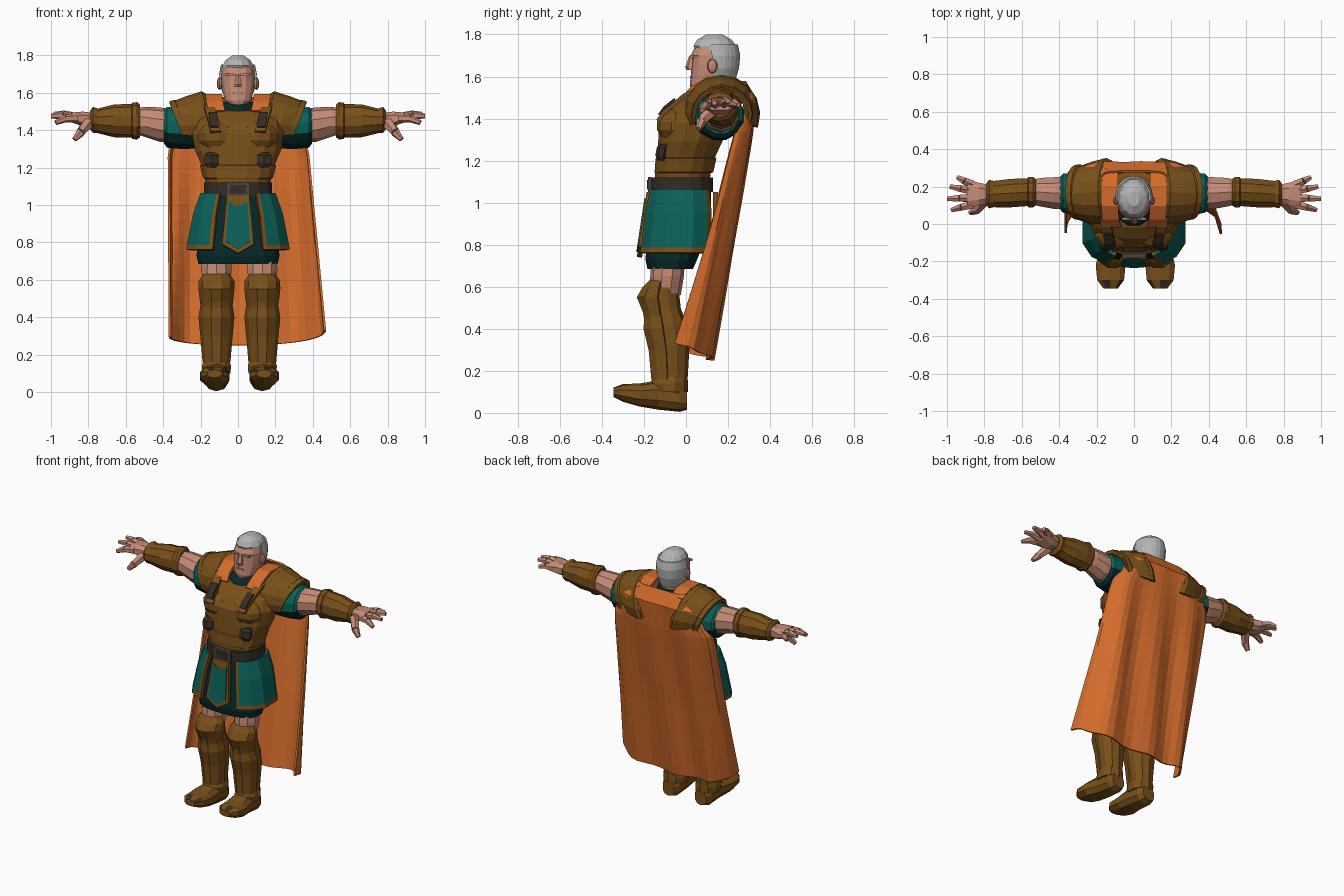
import bpy, bmesh, math
from mathutils import Vector

cube = bpy.data.objects.get("Cube")
if cube:
    bpy.data.objects.remove(cube, do_unlink=True)


def material(name, red, green, blue):
    mat = bpy.data.materials.new(name)
    mat.use_nodes = True
    mat.diffuse_color = (red, green, blue, 1)
    mat.node_tree.nodes["Principled BSDF"].inputs["Base Color"].default_value = (red, green, blue, 1)
    return mat


BROWN = material("brown_leather", .19, .08, .01)
DARK = material("dark_leather", .035, .025, .018)
ORANGE = material("orange_cloth", .65, .15, .025)
TEAL = material("teal_cloth", .003, .12, .098)
DEEP = material("deep_teal_cloth", .002, .022, .021)
SKIN = material("skin", .56, .26, .18)
HAIR = material("grey_hair", .45, .46, .46)
METAL = material("dull_metal", .07, .06, .05)

SIDES = (("left", 1), ("right", -1))


def finish(name, bm, mats, thick=0):
    """Turn a bmesh into an object, optionally with thickness."""
    bmesh.ops.recalc_face_normals(bm, faces=bm.faces)
    mesh = bpy.data.meshes.new(name)
    bm.to_mesh(mesh)
    bm.free()
    for mat in mats:
        mesh.materials.append(mat)
    obj = bpy.data.objects.new(name, mesh)
    bpy.context.collection.objects.link(obj)
    if thick:
        shell = obj.modifiers.new("thickness", "SOLIDIFY")
        shell.thickness = thick
        shell.offset = 0
    return obj


def skin_rows(bm, rows, closed, rule=None):
    """Bridge neighbouring rows of vertices with quads."""
    count = len(rows[0])
    for i, (low, high) in enumerate(zip(rows, rows[1:])):
        for j in range(count if closed else count - 1):
            k = (j + 1) % count
            face = bm.faces.new((low[j], low[k], high[k], high[j]))
            if rule:
                face.material_index = rule(i, j, face.calc_center_median())


def loft(name, rings, mats, axis="z", n=12, power=2, s=1, arc=None, thick=0, rule=None, lean=0):
    """Rings are (position, centre a, centre b, radius a, radius b) along an axis."""
    bm = bmesh.new()
    angles = arc or [360 * (i + .5) / n for i in range(n)]
    place = {"z": lambda p, a, b: (s * a, b, p),
             "x": lambda p, a, b: (s * p, a, b),
             "y": lambda p, a, b: (s * a, p, b)}[axis]

    def bulge(v):
        return math.copysign(abs(v) ** (2 / power), v)

    rows = []
    for p, a, b, ra, rb in rings:
        row = []
        for d in angles:
            c, h = bulge(math.cos(math.radians(d))), bulge(math.sin(math.radians(d)))
            row.append(bm.verts.new(place(p + lean * h, a + ra * c, b + rb * h)))
        rows.append(row)
    skin_rows(bm, rows, not arc, rule)
    if not arc:
        bm.faces.new(rows[0])
        bm.faces.new(rows[-1])
    return finish(name, bm, mats, thick)


def ball(name, centre, size, mat, u=10, v=7):
    bm = bmesh.new()
    bmesh.ops.create_uvsphere(bm, u_segments=u, v_segments=v, radius=1)
    bmesh.ops.scale(bm, vec=size, verts=bm.verts)
    bmesh.ops.translate(bm, vec=centre, verts=bm.verts)
    return finish(name, bm, [mat])


def box(name, centre, size, mat):
    bm = bmesh.new()
    bmesh.ops.create_cube(bm, size=1)
    bmesh.ops.scale(bm, vec=size, verts=bm.verts)
    bmesh.ops.translate(bm, vec=centre, verts=bm.verts)
    return finish(name, bm, [mat])


def limb(bm, start, end, r0, r1):
    """Add one tapered finger joint to a bmesh."""
    start, end = Vector(start), Vector(end)
    new = bmesh.ops.create_cone(bm, cap_ends=True, segments=6, radius1=r0, radius2=r1,
                                depth=(end - start).length)["verts"]
    turn = (end - start).to_track_quat("Z", "Y")
    for vert in new:
        vert.co = turn @ vert.co + (start + end) / 2


def plate(name, outline, depth, mat, thick):
    """A flat shape in x and z, laid along a slope given by depth(z)."""
    bm = bmesh.new()
    bm.faces.new([bm.verts.new((x, depth(z), z)) for x, z in outline])
    return finish(name, bm, [mat], thick)


def ribbon(name, path, width, mat, thick):
    bm = bmesh.new()
    rows = [[bm.verts.new((x + w, y, z)) for w in (-width, width)] for x, y, z in path]
    skin_rows(bm, rows, False)
    return finish(name, bm, [mat], thick)


# Torso: stepped cuirass, belt, collar
loft("cuirass", [(1.08, 0, -.02, .17, .13), (1.14, 0, -.015, .18, .135), (1.145, 0, -.01, .19, .142),
                 (1.21, 0, 0, .207, .147), (1.215, 0, 0, .2, .14), (1.29, 0, .02, .232, .155),
                 (1.38, 0, .05, .25, .18), (1.45, 0, .09, .24, .17), (1.5, 0, .13, .2, .15),
                 (1.51, 0, .14, .16, .12)], [BROWN], n=16, power=2.3)
loft("belt", [(1.05, 0, -.02, .185, .15), (1.12, 0, -.02, .185, .15)], [DARK], n=16, power=2.4)
box("belt_buckle", (0, -.172, 1.085), (.13, .018, .075), METAL)
box("buckle_centre", (0, -.18, 1.085), (.085, .01, .045), DARK)
loft("collar", [(1.46, 0, .1, .14, .14), (1.515, 0, .12, .115, .125), (1.55, 0, .145, .095, .105)], [DEEP], n=12)

for side, s in SIDES:
    ball(side + "_breastplate", (s * .105, -.04, 1.365), (.115, .1, .085), BROWN)
    loft(side + "_waist_pad", [(1.2, .14, -.115, .03, .02), (1.225, .14, -.12, .045, .026),
                               (1.265, .14, -.112, .045, .026), (1.28, .14, -.1, .03, .02)], [DARK], n=6, s=s)
    ribbon(side + "_chest_strap", [(s * .16, .08, 1.55), (s * .15, -.01, 1.51), (s * .13, -.09, 1.44),
                                   (s * .12, -.135, 1.39)], .028, BROWN, .018)
    ribbon(side + "_strap_buckle", [(s * .135, -.05, 1.49), (s * .13, -.1, 1.45), (s * .125, -.125, 1.415)],
           .022, DARK, .02)
    ribbon(side + "_cape_strap", [(s * .13, .29, 1.55), (s * .13, .2, 1.585), (s * .13, .1, 1.585),
                                  (s * .125, .03, 1.545), (s * .115, -.01, 1.5)], .045, ORANGE, .02)

# Skirt: dark under layer with trimmed teal panels
loft("under_skirt", [(.685, 0, -.075, .215, .11), (.73, 0, -.07, .225, .125), (.9, 0, -.03, .21, .15),
                     (1.06, 0, -.02, .18, .14)], [DEEP], n=16, power=2.6)
for side, s in SIDES:
    loft(side + "_skirt_panel", [(1.06, 0, -.02, .195, .15), (.95, 0, -.025, .235, .17),
                                 (.785, 0, -.035, .268, .18), (.76, 0, -.035, .272, .185)],
         [TEAL, BROWN], power=2.5, s=s, arc=[-66, -61, -40, -15, 15, 40, 50], thick=.025,
         rule=lambda i, j, c: int(i == 2 or j in (0, 5)))
for where, depth in (("front", lambda z: -.175 - (1.05 - z) * .15), ("back", lambda z: .14)):
    sign = -1 if where == "front" else 1
    plate(where + "_panel_trim", [(-.06, 1.05), (.06, 1.05), (.085, .79), (0, .74), (-.085, .79)],
          depth, BROWN, .025)
    plate(where + "_panel_cloth", [(-.05, 1.02), (0, .99), (.05, 1.02), (.066, .805), (0, .765), (-.066, .805)],
          lambda z: depth(z) + sign * .014, TEAL, .009)

# Legs: thighs, tall boots, layered knee guards and raised toes
for side, s in SIDES:
    c = .13 if s > 0 else .115
    loft(side + "_thigh", [(.56, c, -.1, .07, .075), (.65, c, -.09, .085, .08), (.74, c, -.085, .08, .08)],
         [SKIN], n=10, s=s)
    loft(side + "_boot", [(.05, c, -.065, .06, .065), (.12, c, -.07, .065, .075), (.2, c, -.07, .07, .08),
                          (.32, c, -.075, .083, .092), (.42, c, -.09, .085, .092),
                          (.5, c, -.105, .075, .08), (.59, c, -.115, .078, .08), (.61, c, -.115, .07, .07)],
         [BROWN], n=10, power=2.2, s=s)
    front = range(-175, 0, 34)
    loft(side + "_knee_guard", [(.45, c, -.11, .075, .085), (.48, c, -.115, .08, .085), (.55, c, -.125, .088, .105),
                                (.59, c, -.12, .088, .085), (.625, c, -.11, .065, .06)],
         [BROWN], s=s, arc=front, thick=.018)
    loft(side + "_shin_guard", [(.16, c, -.08, .068, .082), (.3, c, -.085, .08, .09),
                                (.4, c, -.1, .09, .1), (.46, c, -.11, .08, .085)],
         [BROWN], s=s, arc=front, thick=.014)
    loft(side + "_ankle_cuff", [(.1, c, -.075, .078, .085), (.14, c, -.08, .082, .09), (.17, c, -.075, .072, .082)],
         [BROWN], n=10, s=s)
    loft(side + "_foot", [(.005, c, .065, .045, .05), (-.03, c, .07, .065, .065), (-.13, c, .085, .07, .07),
                          (-.22, c + .01, .085, .083, .055), (-.3, c + .01, .095, .075, .042),
                          (-.345, c + .01, .098, .04, .022)],
         [BROWN, DARK], axis="y", n=10, power=2.3, s=s, rule=lambda i, j, p: int(i > 3 and 0 < j < 4 and j != 2))

# Arms: sleeve, pauldron, bracer and open hand
for side, s in SIDES:
    loft(side + "_sleeve", [(.2, .15, 1.41, .12, .11), (.3, .16, 1.41, .12, .115), (.38, .165, 1.415, .108, .112),
                            (.395, .165, 1.42, .09, .095)], [TEAL, DEEP], axis="x", s=s,
         rule=lambda i, j, p: int(p.z < 1.38))
    loft(side + "_arm", [(.34, .165, 1.42, .09, .09), (.42, .165, 1.43, .09, .092), (.5, .17, 1.445, .08, .08),
                         (.58, .17, 1.45, .06, .06)], [SKIN], axis="x", n=10, s=s)
    over = range(-20, 201, 22)
    loft(side + "_pauldron", [(.12, .17, 1.42, .15, .15), (.155, .17, 1.42, .172, .175), (.22, .165, 1.42, .16, .155),
                              (.29, .165, 1.42, .135, .128), (.315, .165, 1.425, .125, .115)],
         [BROWN], axis="x", s=s, arc=over, thick=.018, lean=.05)
    for label, x, wide, tall in (("inner", .145, .175, .18), ("outer", .29, .142, .135)):
        loft(f"{side}_{label}_rim", [(x - .02, .17, 1.42, wide - .012, tall - .012), (x, .17, 1.42, wide, tall),
                                     (x + .025, .17, 1.42, wide - .005, tall - .008)],
             [BROWN], axis="x", s=s, arc=over, thick=.016, lean=.05)
    loft(side + "_bracer", [(.525, .17, 1.45, .075, .088), (.54, .17, 1.45, .085, .1), (.565, .17, 1.45, .085, .097),
                            (.57, .17, 1.45, .078, .09), (.66, .165, 1.45, .08, .088),
                            (.75, .16, 1.45, .074, .066), (.775, .16, 1.455, .08, .07),
                            (.79, .16, 1.455, .06, .05)],
         [BROWN], axis="x", n=10, s=s)
    loft(side + "_palm", [(.77, .16, 1.455, .05, .04), (.83, .16, 1.46, .065, .042), (.89, .16, 1.468, .08, .028)],
         [SKIN], axis="x", n=8, power=2.6, s=s)
    bm = bmesh.new()
    for base, tip, reach, drop in ((.105, .075, .975, .045), (.14, .135, 1, .01), (.178, .2, .985, 0),
                                   (.21, .25, .945, .02)):
        middle = (s * (.87 + reach) / 2, (base + tip) / 2, 1.485 - drop / 2)
        limb(bm, (s * .86, base, 1.465), middle, .025, .021)
        limb(bm, middle, (s * reach, tip, 1.485 - drop), .021, .013)
    limb(bm, (s * .8, .125, 1.44), (s * .84, .075, 1.39), .034, .025)
    limb(bm, (s * .84, .075, 1.39), (s * .875, .06, 1.35), .025, .014)
    finish(side + "_fingers", bm, [SKIN])

# Head: neck, face, ears and short hair
loft("neck", [(1.44, 0, .13, .085, .085), (1.62, 0, .135, .07, .08)], [SKIN], n=10)
loft("face", [(1.535, 0, .075, .045, .05), (1.56, 0, .09, .072, .072), (1.61, 0, .115, .085, .092),
              (1.66, 0, .125, .09, .098), (1.69, 0, .13, .09, .102), (1.7, 0, .13, .09, .108),
              (1.74, 0, .135, .08, .093), (1.77, 0, .135, .055, .06)], [SKIN], n=14, power=2.3)
loft("nose", [(1.63, 0, .025, .022, .022), (1.645, 0, .02, .022, .024), (1.7, 0, .03, .011, .014)], [SKIN], n=6)
box("lips", (0, .025, 1.597), (.05, .014, .012), SKIN)
for side, s in SIDES:
    ball(side + "_ear", (s * .098, .125, 1.65), (.015, .025, .035), SKIN, 8, 5)
    box(side + "_brow", (s * .04, .028, 1.697), (.05, .014, .012), SKIN)
loft("hair_sides", [(1.575, 0, .15, .065, .075), (1.64, 0, .145, .09, .1), (1.7, 0, .145, .094, .106),
                    (1.75, 0, .142, .084, .098)], [HAIR], arc=range(-12, 193, 17), thick=.014)
loft("hair_top", [(1.715, 0, .15, .092, .102), (1.745, 0, .138, .086, .106), (1.775, 0, .135, .068, .085),
                  (1.8, 0, .135, .03, .04)], [HAIR], n=12)


# Cape: hanging sheet with folds and forward edges
def track(keys, t):
    """Read a value off a list of (time, value) keys."""
    for (t0, v0), (t1, v1) in zip(keys, keys[1:]):
        if t <= t1:
            return v0 + (v1 - v0) * (t - t0) / (t1 - t0)
    return keys[-1][1]


bm = bmesh.new()
rows = []
for step in range(17):
    t = step / 16
    row = []
    for col in range(25):
        u = col / 12 - 1
        half = track([(0, .17), (.06, .26), (.2, .37), (1, .365 if u < 0 else .465)], t)
        back = track([(0, .28), (.05, .33), (.2, .305), (.6, .205), (1, .115)], t)
        curl = track([(0, .03), (.2, .08), (.6, .12), (1, .18)], t)
        fold = .016 * math.sin(13 * u + 2 * t) * min(1, 2 * t)
        lift = .045 if u < 0 else .08
        row.append(bm.verts.new((half * math.sin(u * 1.57), back - curl * abs(u) ** 4 + fold,
                                 1.575 - 1.325 * t + lift * t * u * u)))
    rows.append(row)
skin_rows(bm, rows, False)
finish("cape", bm, [ORANGE], .012)
